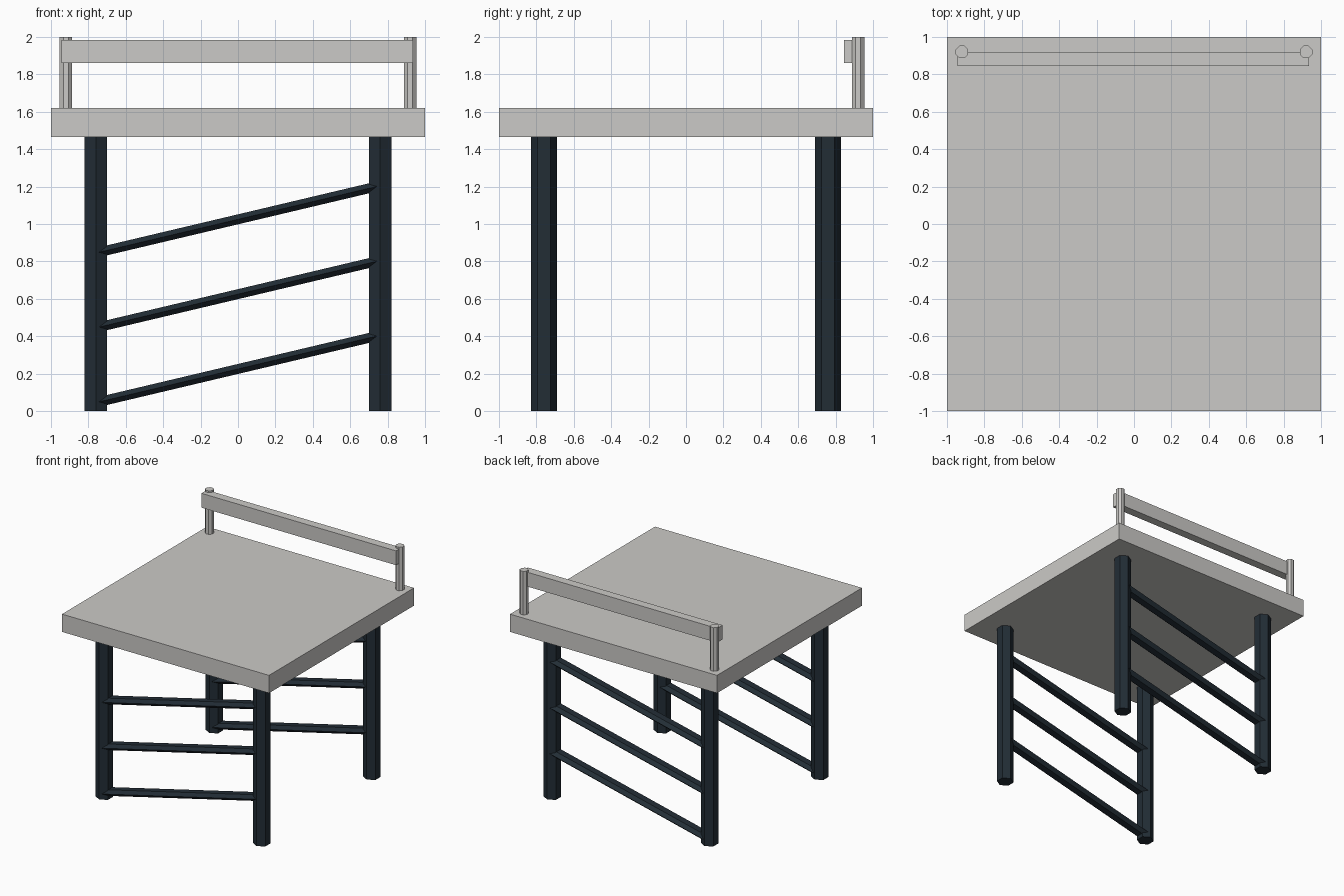
import bpy, math
from mathutils import Matrix, Vector

if "Cube" in bpy.data.objects:
    bpy.data.objects.remove(bpy.data.objects["Cube"])


def material(name, rgb):
    m = bpy.data.materials.new(name)
    m.diffuse_color = (*rgb, 1)
    m.use_nodes = True
    m.node_tree.nodes["Principled BSDF"].inputs["Base Color"].default_value = m.diffuse_color
    return m


GREY = material("pale_grey", (0.60, 0.59, 0.57))
NAVY = material("dark_navy", (0.016, 0.026, 0.036))


def box(name, lo, hi, mat):
    lo, hi = Vector(lo), Vector(hi)
    bpy.ops.mesh.primitive_cube_add(size=1, location=(lo + hi) / 2)
    ob = bpy.context.object
    ob.name = name
    ob.scale = hi - lo
    ob.data.materials.append(mat)
    return ob


def rod(name, sides, radius, depth, matrix, mat, turn=0.0):
    """Flat-sided cylinder along local z, placed by a matrix."""
    bpy.ops.mesh.primitive_cylinder_add(vertices=sides, radius=radius, depth=depth)
    ob = bpy.context.object
    ob.name = name
    ob.data.transform(matrix @ Matrix.Rotation(turn, 4, 'Z'))
    ob.data.materials.append(mat)
    return ob


# Table top
box("table_top", (-1, -1, 1.465), (1, 1, 1.62), GREY)

# Back rail on two octagonal posts
box("back_rail", (-0.945, 0.845, 1.86), (0.935, 0.92, 1.985), GREY)
for side, x in (("left", -0.92), ("right", 0.92)):
    rod(f"rail_post_{side}", 8, 0.036, 0.40,
        Matrix.Translation((x, 0.92, 1.80)), GREY, math.pi / 8)

# Hexagonal legs and sloping flattened rungs, front and back
LEG = 0.76
RISE = 0.36
length = math.hypot(2 * LEG, RISE)
tilt = math.atan2(2 * LEG, RISE)
for end, y in (("front", -LEG), ("back", LEG)):
    for side, x in (("left", -LEG), ("right", LEG)):
        rod(f"{end}_leg_{side}", 6, 0.07, 1.47,
            Matrix.Translation((x, y, 0.735)), NAVY)
    for i in range(3):
        place = (Matrix.Translation((0, y, 0.225 + 0.4 * i))
                 @ Matrix.Rotation(tilt, 4, 'Y')
                 @ Matrix.Diagonal((0.03, 0.06, 1, 1)))
        rod(f"{end}_rung_{i + 1}", 6, 1, length, place, NAVY)
